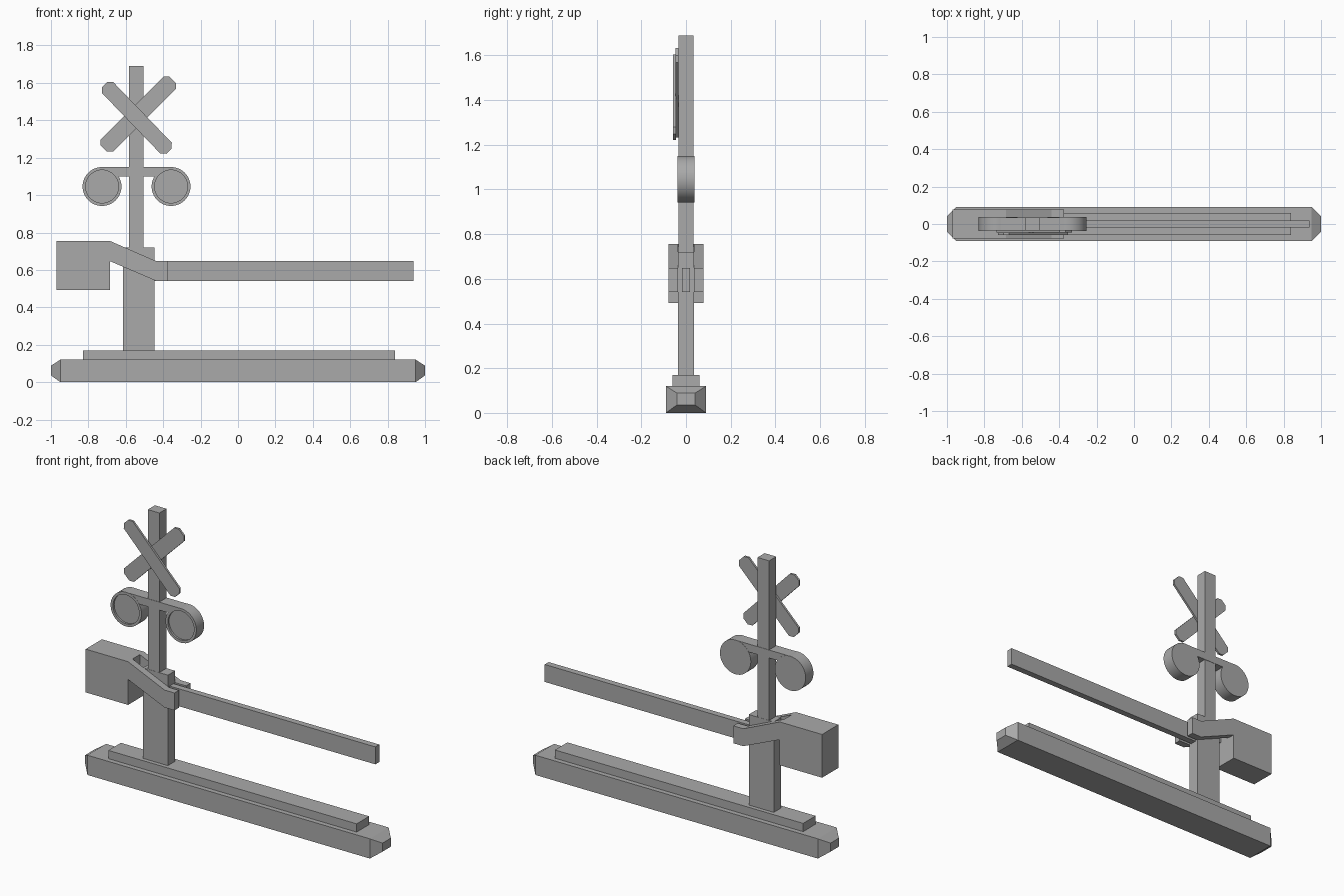
import bpy, bmesh, math
from mathutils import Matrix, Vector

cube = bpy.data.objects.get("Cube")
if cube:
    bpy.data.objects.remove(cube, do_unlink=True)

grey = bpy.data.materials.new("plain_grey")
grey.use_nodes = True
colour = (0.4, 0.4, 0.4, 1)
grey.diffuse_color = colour
grey.node_tree.nodes["Principled BSDF"].inputs["Base Color"].default_value = colour


def finish(name, bm):
    """Turn a bmesh into a named grey object."""
    bmesh.ops.recalc_face_normals(bm, faces=bm.faces)
    mesh = bpy.data.meshes.new(name)
    bm.to_mesh(mesh)
    bm.free()
    mesh.materials.append(grey)
    obj = bpy.data.objects.new(name, mesh)
    bpy.context.collection.objects.link(obj)
    return obj


def box(name, x0, x1, half_y, z0, z1):
    bm = bmesh.new()
    bmesh.ops.create_cube(bm, size=1)
    for v in bm.verts:
        v.co = (x1 if v.co.x > 0 else x0,
                math.copysign(half_y, v.co.y),
                z1 if v.co.z > 0 else z0)
    return finish(name, bm)


def plate(name, outline, y0, y1):
    """Extrude an x-z outline from y0 to y1."""
    bm = bmesh.new()
    face = bm.faces.new([bm.verts.new((x, y0, z)) for x, z in outline])
    moved = bmesh.ops.extrude_face_region(bm, geom=[face], use_keep_orig=True)["geom"]
    verts = [g for g in moved if isinstance(g, bmesh.types.BMVert)]
    bmesh.ops.translate(bm, verts=verts, vec=(0, y1 - y0, 0))
    return finish(name, bm)


def smooth(obj):
    bpy.ops.object.select_all(action="DESELECT")
    obj.select_set(True)
    bpy.context.view_layer.objects.active = obj
    bpy.ops.object.shade_smooth_by_angle(angle=math.radians(30))


# Base with tapered ends
bm = bmesh.new()
bmesh.ops.create_cube(bm, size=1)
for v in bm.verts:
    v.co = (v.co.x * 1.9, v.co.y * 0.18, 0.12 if v.co.z > 0 else 0)
bm.normal_update()
ends = [f for f in bm.faces if abs(f.normal.x) > 0.9]
for tip in bmesh.ops.extrude_discrete_faces(bm, faces=ends)["faces"]:
    for v in tip.verts:
        v.co = (math.copysign(1, v.co.x), math.copysign(0.04, v.co.y),
                0.088 if v.co.z > 0.06 else 0.036)
finish("base", bm)
box("base_step", -0.83, 0.84, 0.06, 0.12, 0.17)

# Posts, counterweight and barrier arm
box("lower_post", -0.615, -0.447, 0.035, 0.17, 0.72)
box("upper_post", -0.583, -0.505, 0.034, 0.72, 1.69)
box("counterweight", -0.97, -0.685, 0.078, 0.492, 0.755)
box("barrier_arm", -0.447, 0.937, 0.019, 0.542, 0.648)

# Cranked brackets either side of the post
crank = [(-0.685, 0.755), (-0.44, 0.648), (-0.373, 0.648),
         (-0.373, 0.542), (-0.44, 0.542), (-0.685, 0.647)]
for name, s in (("front_bracket", -1), ("back_bracket", 1)):
    plate(name, crank, s * 0.035, s * 0.078)


# Crossed boards with clipped corners
def board(name, cx, cz, length, width, angle, y0, y1):
    a, b, c = length / 2, width / 2, 0.022
    corners = [(a, b - c), (a - c, b), (c - a, b), (-a, b - c),
               (-a, c - b), (c - a, -b), (a - c, -b), (a, c - b)]
    turn = Matrix.Rotation(math.radians(angle), 2)
    centre = Vector((cx, cz))
    plate(name, [centre + turn @ Vector(p) for p in corners], y0, y1)


board("cross_board_back", -0.533, 1.433, 0.52, 0.092, 45, -0.046, -0.033)
board("cross_board_front", -0.541, 1.413, 0.495, 0.084, -46, -0.058, -0.045)

# Signal lamps: drums with a recessed face
LAMP_Z, RADIUS = 1.046, 0.104
lamps = {"right_lamp": -0.727, "left_lamp": -0.358}
for name, cx in lamps.items():
    bm = bmesh.new()
    place = Matrix.Translation((cx, 0, LAMP_Z)) @ Matrix.Rotation(math.pi / 2, 4, "X")
    bmesh.ops.create_cone(bm, cap_ends=True, segments=40, radius1=RADIUS,
                          radius2=RADIUS, depth=0.074, matrix=place)
    bm.normal_update()
    front = min(bm.faces, key=lambda f: f.calc_center_median().y)
    bmesh.ops.inset_region(bm, faces=[front], thickness=0.016)
    floor = bmesh.ops.extrude_discrete_faces(bm, faces=[front])["faces"][0]
    bmesh.ops.translate(bm, verts=floor.verts, vec=(0, 0.012, 0))
    smooth(finish(name, bm))

# Crossbar meeting the lamp drums along their curve
arc = []
for i in range(9):
    t = math.radians(90 - i * 7.2)
    arc.append((RADIUS * math.cos(t) - 0.002, LAMP_Z + RADIUS * math.sin(t) - 0.001))
outline = [(lamps["right_lamp"] + x, z) for x, z in arc]
outline += [(lamps["left_lamp"] - x, z) for x, z in reversed(arc)]
plate("lamp_crossbar", outline, -0.036, 0.036)
